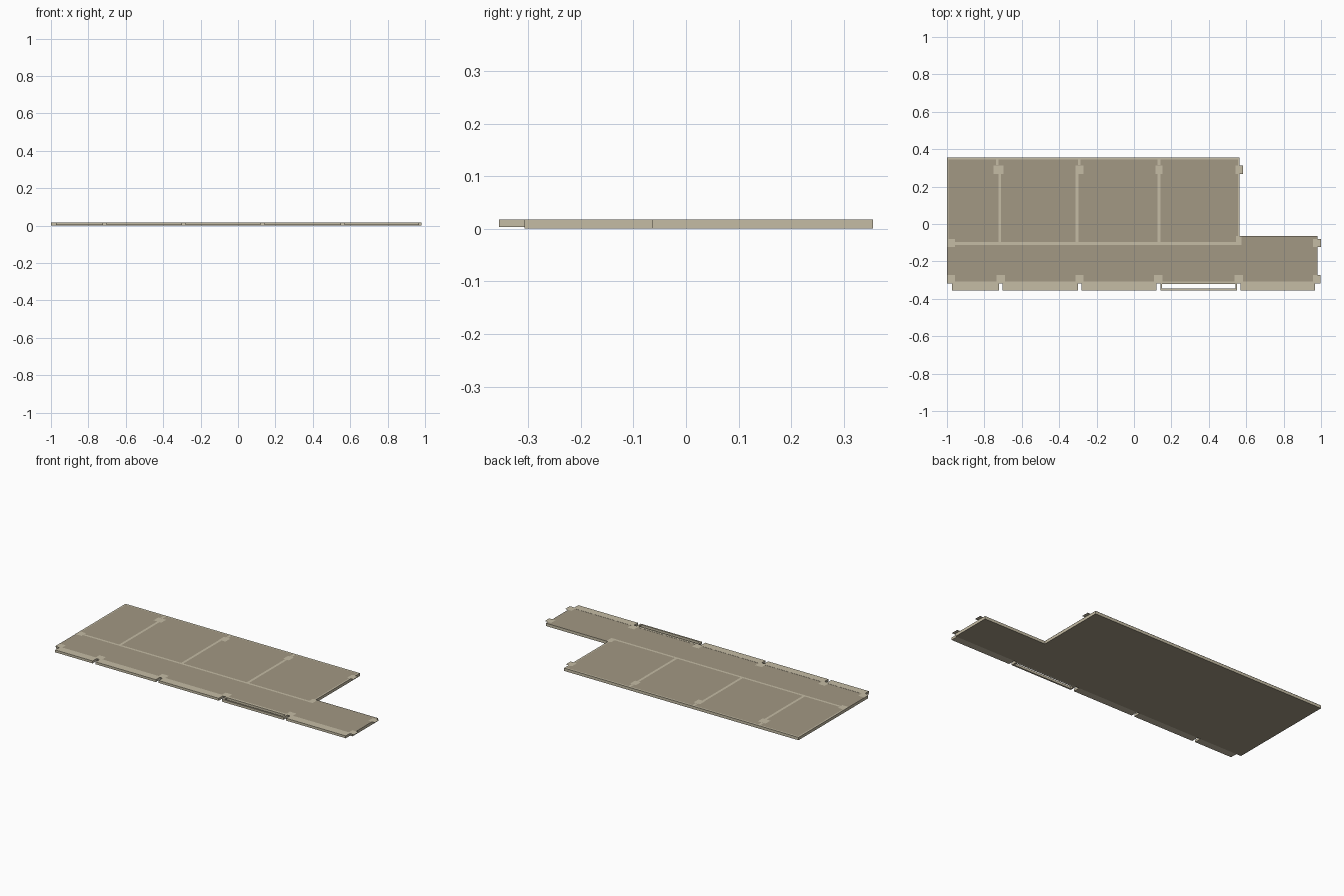
import bpy, bmesh

if "Cube" in bpy.data.objects:
    bpy.data.objects.remove(bpy.data.objects["Cube"])

def material(name, rgb):
    m = bpy.data.materials.new(name)
    m.diffuse_color = (*rgb, 1)
    m.use_nodes = True
    m.node_tree.nodes["Principled BSDF"].inputs["Base Color"].default_value = m.diffuse_color
    return m

LIGHT = material("light_stone", (0.56, 0.505, 0.375))
FLOOR = material("dark_floor", (0.36, 0.315, 0.23))
TOP = 0.018      # level of the wall and column markings
SLAB = 0.0172    # level of the floor

def finish(name, bm, mats):
    me = bpy.data.meshes.new(name)
    bm.to_mesh(me)
    bm.free()
    for m in mats:
        me.materials.append(m)
    ob = bpy.data.objects.new(name, me)
    bpy.context.collection.objects.link(ob)
    return ob

def plates(name, rects):
    """Flat rectangles lying just above the floor."""
    bm = bmesh.new()
    for x0, x1, y0, y1 in rects:
        bm.faces.new([bm.verts.new((x, y, TOP)) for x, y in
                      ((x0, y0), (x1, y0), (x1, y1), (x0, y1))])
    return finish(name, bm, [LIGHT])

def extrude(name, outline, z0, z1, mats):
    bm = bmesh.new()
    f = bm.faces.new([bm.verts.new((x, y, z0)) for x, y in outline])
    ext = bmesh.ops.extrude_face_region(bm, geom=[f])["geom"]
    for v in ext:
        if isinstance(v, bmesh.types.BMVert):
            v.co.z = z1
    bmesh.ops.recalc_face_normals(bm, faces=bm.faces)
    bm.normal_update()
    if len(mats) > 1:            # caps dark, sides light
        for f in bm.faces:
            f.material_index = 1 if abs(f.normal.z) > 0.5 else 0
    return finish(name, bm, mats)

def box(name, x0, x1, y0, y1, z0, z1):
    return extrude(name, [(x0, y0), (x1, y0), (x1, y1), (x0, y1)], z0, z1, [LIGHT])

# L-shaped floor slab
extrude("floor_slab", [(-1, -0.307), (0.98, -0.307), (0.98, -0.064), (0.565, -0.064),
                       (0.565, 0.355), (-1, 0.355)], 0, SLAB, [LIGHT, FLOOR])

# wall lines
walls = [(-1, 0.565, 0.345, 0.355),        # back
         (-1, -0.991, -0.1, 0.345),        # left
         (0.556, 0.565, -0.065, 0.345),    # right
         (-0.96, 0.556, -0.111, -0.097)]   # long corridor wall
for x in (-0.718, -0.304, 0.134):          # room partitions
    walls.append((x - 0.0075, x + 0.0075, -0.097, 0.27))
for x in (-0.731, -0.293, 0.134):          # short stubs behind the columns
    walls.append((x - 0.0075, x + 0.0075, 0.315, 0.345))
plates("wall_lines", walls)

# square columns
columns = []
for x, w in ((-0.725, 0.026), (-0.292, 0.021), (0.134, 0.019), (0.563, 0.021)):
    columns.append((x - w, x + w, 0.267, 0.313))
for x in (-0.979, -0.713, -0.292, 0.13, 0.56, 0.977):
    w = 0.021 if abs(x) > 0.9 else 0.022
    columns.append((x - w, x + w, -0.318, -0.273))
for x in (-0.979, 0.979):
    columns.append((x - 0.021, x + 0.021, -0.124, -0.081))
columns.append((0.545, 0.576, -0.112, -0.065))
plates("columns", columns)

# solid ledges along the front, between the columns
for i, (x0, x1) in enumerate(((-0.972, -0.722), (-0.702, -0.3), (-0.282, 0.12), (0.57, 0.968))):
    box(f"front_ledge_{i + 1}", x0, x1, -0.355, -0.307, 0.0035, TOP)

# open balcony frame in the fourth bay
x0, x1 = 0.141, 0.552
box("balcony_inner_bar", x0, x1, -0.322, -0.307, 0.0035, TOP)
box("balcony_outer_bar", x0, x1, -0.355, -0.345, 0.0035, TOP)
box("balcony_left_bar", x0, x0 + 0.01, -0.345, -0.322, 0.0035, TOP)
box("balcony_right_bar", x1 - 0.01, x1, -0.345, -0.322, 0.0035, TOP)
